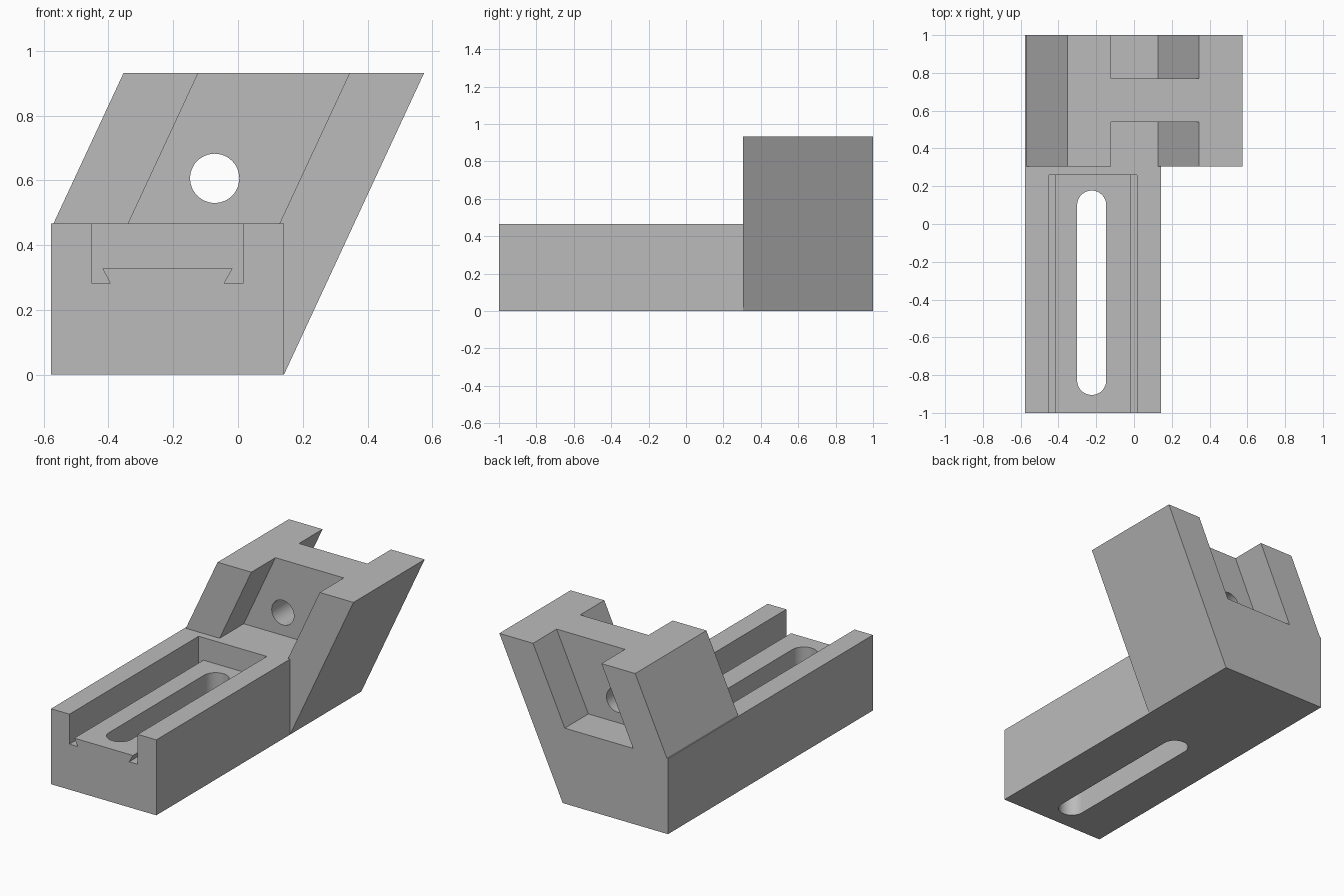
import bpy
import bmesh
import math

if "Cube" in bpy.data.objects:
    bpy.data.objects.remove(bpy.data.objects["Cube"])

grey = bpy.data.materials.new("plain grey")
grey.use_nodes = True
colour = (0.5, 0.5, 0.5, 1)
grey.diffuse_color = colour
grey.node_tree.nodes["Principled BSDF"].inputs["Base Color"].default_value = colour


def prism(name, outline, offset):
    """Solid swept from a closed 3D outline along an offset vector."""
    bm = bmesh.new()
    face = bm.faces.new([bm.verts.new(p) for p in outline])
    swept = bmesh.ops.extrude_face_region(bm, geom=[face])["geom"]
    bmesh.ops.translate(bm, vec=offset, verts=[v for v in swept if isinstance(v, bmesh.types.BMVert)])
    bmesh.ops.recalc_face_normals(bm, faces=bm.faces)
    mesh = bpy.data.meshes.new(name)
    bm.to_mesh(mesh)
    bm.free()
    mesh.materials.append(grey)
    obj = bpy.data.objects.new(name, mesh)
    bpy.context.collection.objects.link(obj)
    return obj


def along_y(name, profile, y0, y1):
    return prism(name, [(x, y0, z) for x, z in profile], (0, y1 - y0, 0))


def combine(target, tool, operation="DIFFERENCE"):
    mod = target.modifiers.new(operation, "BOOLEAN")
    mod.object, mod.operation, mod.solver = tool, operation, "EXACT"
    bpy.context.view_layer.objects.active = target
    bpy.ops.object.modifier_apply(modifier=mod.name)
    bpy.data.objects.remove(tool)


def arc(cx, cy, r, start, end, n):
    steps = [start + (end - start) * i / n for i in range(n + 1)]
    return [(cx + r * math.cos(a), cy + r * math.sin(a)) for a in steps]


left, right, base_top, joint = -0.577, 0.142, 0.466, 0.305
top, lean = 0.932, 0.465          # block height, sideways lean per unit height

# Base rail
base = along_y("slide_base", [(left, 0), (right, 0), (right, base_top), (left, base_top)], -1, joint)

# Channel with undercut dovetail grooves beside a raised floor
channel = [(-0.451, 0.281), (-0.394, 0.281), (-0.418, 0.327), (-0.017, 0.327),
           (-0.043, 0.281), (0.015, 0.281), (0.015, 0.6), (-0.451, 0.6)]
combine(base, along_y("channel_cutter", channel, -1.1, 0.26))

# Long rounded slot through the floor
cx, r = -0.224, 0.077
slot = arc(cx, 0.1, r, 0, math.pi, 24) + arc(cx, -0.828, r, math.pi, 2 * math.pi, 24)
combine(base, prism("slot_cutter", [(x, y, -0.1) for x, y in slot], (0, 0, 0.6)))

# Leaning block
block = along_y("leaning_block", [(left, 0), (right, 0), (0.575, top), (-0.353, top),
                                  (-0.570, base_top), (left, base_top)], joint, 1)

# Slanted recesses, front and back, leaving a central web
rise = 0.6
notch = [(-0.339, base_top), (0.128, base_top),
         (0.128 + lean * rise, base_top + rise), (-0.339 + lean * rise, base_top + rise)]
for y0, y1 in ((0.2, 0.54), (0.77, 1.1)):
    combine(block, along_y("recess_cutter", notch, y0, y1))

# Round hole through the web
hole = arc(-0.072, 0.606, 0.076, 0, 2 * math.pi, 48)[:-1]
combine(block, along_y("hole_cutter", hole, 0.45, 0.9))

# Join both parts into one solid
combine(base, block, "UNION")
base.name = "angled_slide_bracket"
bpy.ops.object.select_all(action="DESELECT")
base.select_set(True)
bpy.context.view_layer.objects.active = base
bpy.ops.object.shade_smooth_by_angle(angle=math.radians(20))
